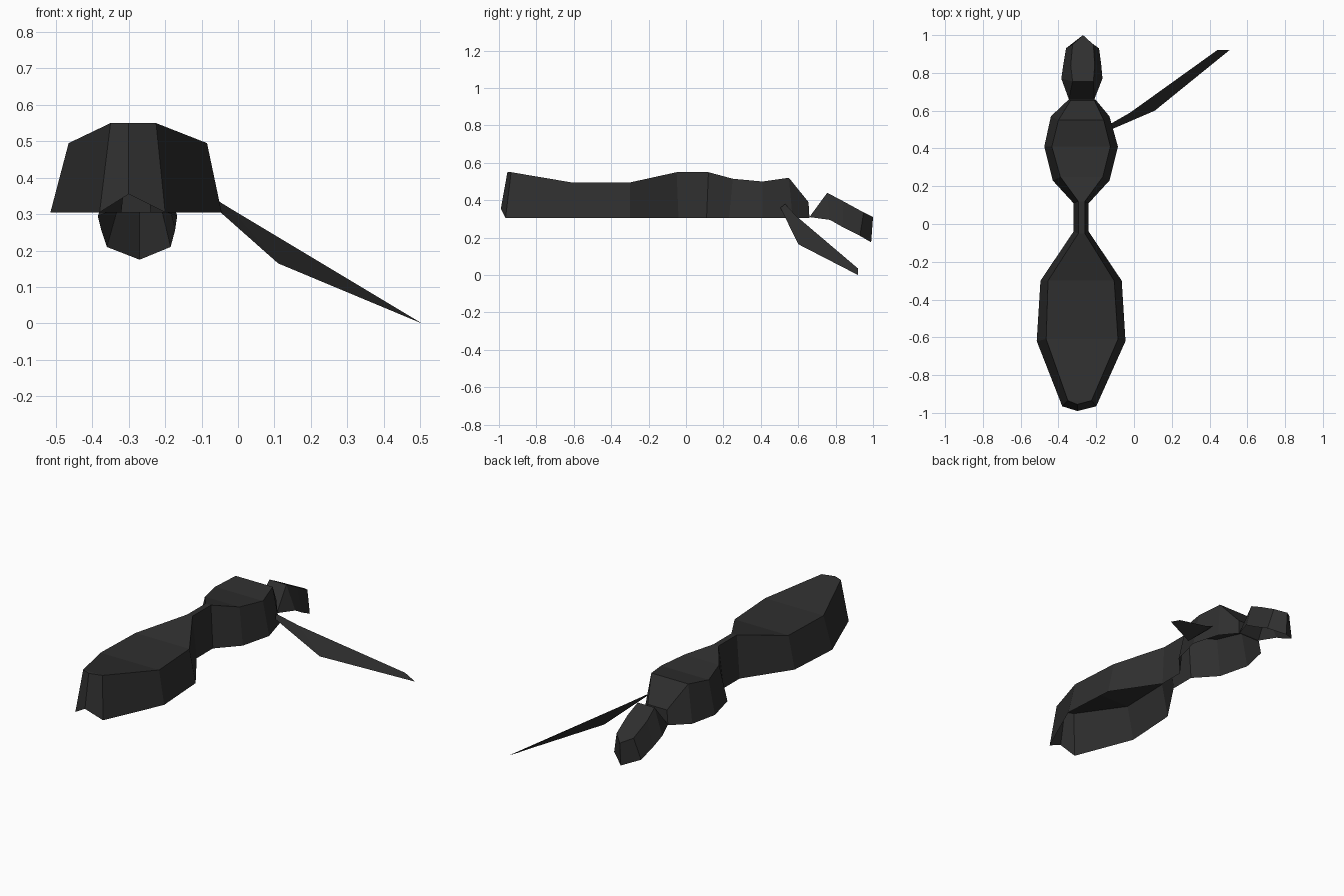
import bpy
import bmesh
from mathutils import Vector

old = bpy.data.objects.get("Cube")
if old:
    bpy.data.objects.remove(old, do_unlink=True)

# Single dark shell colour
black = bpy.data.materials.new("charcoal_black")
black.use_nodes = True
black.diffuse_color = (0.028, 0.028, 0.028, 1)
shader = next(n for n in black.node_tree.nodes if n.type == "BSDF_PRINCIPLED")
shader.inputs["Base Color"].default_value = black.diffuse_color
shader.inputs["Roughness"].default_value = 0.8


def finish(name, bm, up):
    """Weld the mesh, turn its faces outward and add it as an object."""
    bmesh.ops.remove_doubles(bm, verts=bm.verts, dist=0.001)
    bmesh.ops.dissolve_degenerate(bm, edges=bm.edges, dist=0.0005)
    bmesh.ops.recalc_face_normals(bm, faces=bm.faces)
    if sum((f.normal * f.calc_area() for f in bm.faces), Vector()).dot(up) < 0:
        bmesh.ops.reverse_faces(bm, faces=bm.faces)
    mesh = bpy.data.meshes.new(name)
    bm.to_mesh(mesh)
    bm.free()
    mesh.materials.append(black)
    obj = bpy.data.objects.new(name, mesh)
    bpy.context.collection.objects.link(obj)


def loft(name, rows, close=()):
    """Skin strips between point rows; close lists the rows to cap."""
    bm = bmesh.new()
    grid = [[bm.verts.new(p) for p in row] for row in rows]
    for a, b in zip(grid, grid[1:]):
        for i in range(len(a) - 1):
            bm.faces.new((a[i], a[i + 1], b[i + 1], b[i]))
    for i in close:
        bm.faces.new(grid[i])
    finish(name, bm, Vector((1, -1, 1)) if name == "leg" else Vector((0, 0, 1)))


def shell_row(low, high):
    """Section of an open-bottomed shell: (y, z, x right, x left)."""
    y0, z0, r0, l0 = low
    y1, z1, r1, l1 = high
    return [(r0, y0, z0), (r1, y1, z1), (l1, y1, z1), (l0, y0, z0)]


# Abdomen, narrow waist and thorax as one open-bottomed shell
loft("body_shell", [shell_row(*s) for s in (
    ((-0.99, 0.355, -0.30, -0.30), (-0.955, 0.55, -0.30, -0.30)),
    ((-0.965, 0.305, -0.38, -0.20), (-0.935, 0.55, -0.35, -0.225)),
    ((-0.62, 0.305, -0.515, -0.045), (-0.61, 0.495, -0.465, -0.085)),
    ((-0.30, 0.305, -0.495, -0.065), (-0.30, 0.495, -0.455, -0.105)),
    ((-0.04, 0.305, -0.32, -0.24), (-0.05, 0.55, -0.295, -0.26)),
    ((0.11, 0.305, -0.32, -0.24), (0.12, 0.55, -0.295, -0.26)),
    ((0.23, 0.305, -0.43, -0.13), (0.25, 0.515, -0.39, -0.165)),
    ((0.41, 0.305, -0.475, -0.085), (0.41, 0.50, -0.435, -0.125)),
    ((0.57, 0.305, -0.44, -0.13), (0.55, 0.52, -0.40, -0.16)),
    ((0.66, 0.305, -0.345, -0.205), (0.655, 0.39, -0.335, -0.21)),
)], close=[-1])

# Head: sloping open-bottomed shell ending in a blunt point
loft("head", [shell_row(*s) for s in (
    ((0.66, 0.31, -0.345, -0.21), (0.66, 0.31, -0.345, -0.21)),
    ((0.77, 0.295, -0.385, -0.167), (0.755, 0.44, -0.325, -0.215)),
    ((0.84, 0.255, -0.375, -0.173), (0.84, 0.395, -0.335, -0.208)),
    ((0.93, 0.21, -0.36, -0.185), (0.95, 0.335, -0.325, -0.215)),
    ((0.99, 0.175, -0.27, -0.27), (1.0, 0.31, -0.27, -0.27)),
)])

# Single flat leg reaching out from the thorax to the ground
loft("leg", [
    [(-0.125, 0.53, 0.38), (-0.11, 0.505, 0.36)],
    [(-0.02, 0.59, 0.315), (0.11, 0.60, 0.165)],
    [(0.44, 0.92, 0.035), (0.505, 0.92, 0.0)],
])
